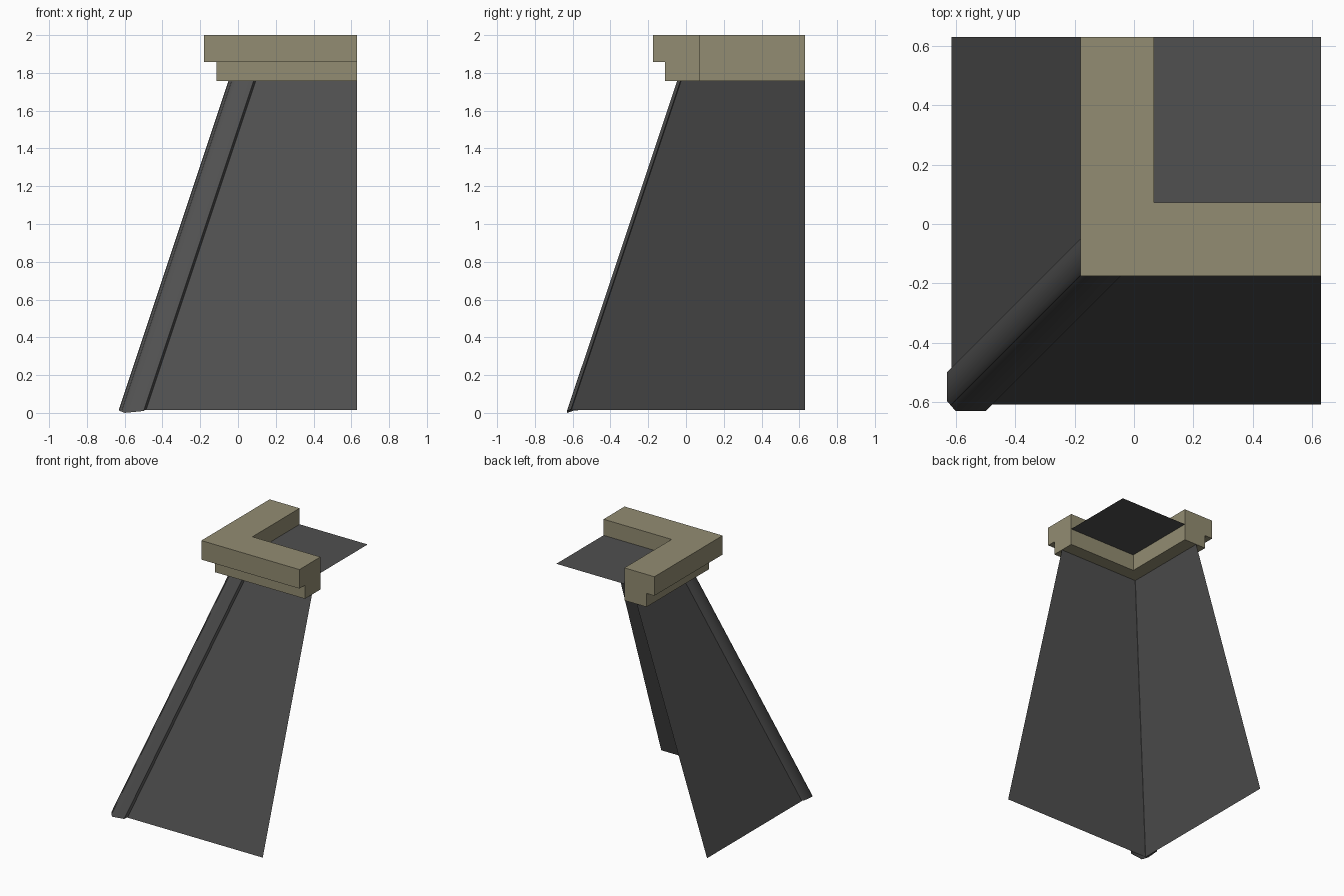
import bpy, math

if "Cube" in bpy.data.objects:
    bpy.data.objects.remove(bpy.data.objects["Cube"])

def material(name, rgb):
    m = bpy.data.materials.new(name)
    m.diffuse_color = (*rgb, 1)
    m.use_nodes = True
    m.node_tree.nodes["Principled BSDF"].inputs["Base Color"].default_value = m.diffuse_color
    return m

SLATE = material("dark grey roof", (0.08, 0.08, 0.08))
STONE = material("tan stone", (0.29, 0.265, 0.168))

def make(name, verts, faces, mat):
    me = bpy.data.meshes.new(name)
    me.from_pydata(verts, [], faces)
    me.materials.append(mat)
    ob = bpy.data.objects.new(name, me)
    bpy.context.collection.objects.link(ob)
    return ob

END = 0.63                      # open ends of the corner piece
X0, Y0, Z0 = -0.615, -0.608, 0.015   # lower outer corner of the roof sheets
ZT = 1.78                       # sheet tops, hidden inside the cornice
RUN = 1 / 3                     # inward lean per unit of height
s = (ZT - Z0) * RUN

# Sloping roof sheets
make("front_roof_slope", [(X0, Y0, Z0), (END, Y0, Z0), (END, Y0 + s, ZT), (X0 + s, Y0 + s, ZT)],
     [(0, 1, 2, 3)], SLATE)
make("left_roof_slope", [(X0, END, Z0), (X0, Y0, Z0), (X0 + s, Y0 + s, ZT), (X0 + s, END, ZT)],
     [(0, 1, 2, 3)], SLATE)

# Flat roof deck behind the cornice
make("roof_deck", [(0.06, 0.065, 1.88), (END, 0.065, 1.88), (END, END, 1.88), (0.06, END, 1.88)],
     [(0, 1, 2, 3)], SLATE)

# Rounded hip cap: section swept up the corner, closed at the foot
section = [(X0, -0.485, 0.02), (-0.63, -0.50, 0.02), (-0.63, -0.595, 0.012),
           (-0.60, -0.63, 0.0), (-0.50, -0.63, 0.01), (-0.485, Y0, 0.02)]
n = len(section)
top = [(x + (1.80 - z) * RUN, y + (1.80 - z) * RUN, 1.80) for x, y, z in section]
verts = section + top + [(X0, Y0, 0.012)]
faces = [(i, i + 1, n + i + 1, n + i) for i in range(n - 1)]
faces += [(i + 1, i, 2 * n) for i in range(n - 1)]
hip = make("hip_cap", verts, faces, SLATE)
bpy.context.view_layer.objects.active = hip
hip.select_set(True)
bpy.ops.object.shade_smooth_by_angle(angle=math.radians(50))

# Stepped cornice: profile (outward distance, height) mitred around the corner
IX, IY = 0.068, 0.073
profile = [(0, 1.757), (0.183, 1.757), (0.183, 1.858), (0.248, 1.858), (0.248, 2.0), (0, 2.0)]
k = len(profile)
verts = [(END, IY - d, z) for d, z in profile]
verts += [(IX - d, IY - d, z) for d, z in profile]
verts += [(IX - d, END, z) for d, z in profile]
faces = [(r * k + i, r * k + k + i, r * k + k + (i + 1) % k, r * k + (i + 1) % k)
         for r in range(2) for i in range(k)]
faces += [tuple(range(k)), tuple(reversed(range(2 * k, 3 * k)))]
make("cornice", verts, faces, STONE)
